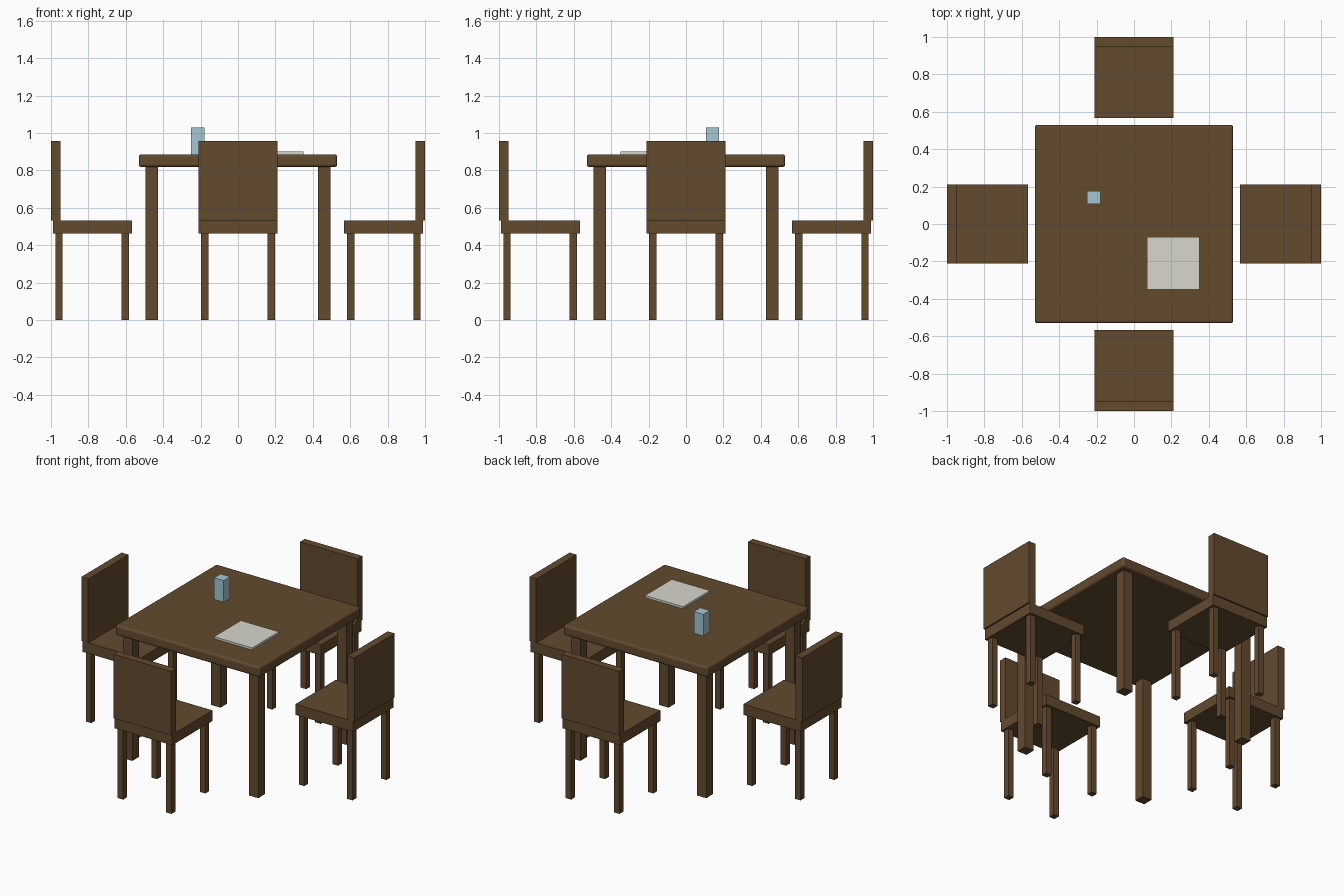
import bpy
from math import pi
from mathutils import Matrix

if "Cube" in bpy.data.objects:
    bpy.data.objects.remove(bpy.data.objects["Cube"])


def material(name, color):
    m = bpy.data.materials.new(name)
    m.diffuse_color = color
    m.use_nodes = True
    m.node_tree.nodes["Principled BSDF"].inputs["Base Color"].default_value = m.diffuse_color
    return m


WOOD = material("wood", (0.125, 0.068, 0.028, 1))
GLASS = material("pale_blue", (0.38, 0.57, 0.65, 1))
PAPER = material("paper", (0.68, 0.68, 0.62, 1))


def box(name, x, y, z, mat=WOOD, turn=0.0):
    """Box from (min, max) ranges, turned about the world z axis."""
    bpy.ops.mesh.primitive_cube_add(size=1)
    ob = bpy.context.object
    ob.name = name
    size = [r[1] - r[0] for r in (x, y, z)]
    mid = [(r[0] + r[1]) / 2 for r in (x, y, z)]
    ob.data.transform(Matrix.Translation(mid) @ Matrix.Diagonal((*size, 1)))
    ob.data.transform(Matrix.Rotation(turn, 4, 'Z'))
    ob.data.materials.append(mat)
    return ob


def around(c, half):
    return (c - half, c + half)


# Table top with softened edges
top = box("table_top", (-0.53, 0.53), (-0.53, 0.53), (0.818, 0.886))
bevel = top.modifiers.new("soft_edges", 'BEVEL')
bevel.width = 0.014
bevel.segments = 3

# Table legs
for sx in (-1, 1):
    for sy in (-1, 1):
        box("table_leg", around(0.461 * sx, 0.034), around(0.461 * sy, 0.034), (0, 0.82))


# Chair modelled at the front of the table, then turned into place
def chair(side, turn):
    box(side + "_chair_seat", (-0.211, 0.211), (-0.99, -0.568), (0.463, 0.533), turn=turn)
    box(side + "_chair_back", (-0.211, 0.211), (-1.0, -0.949), (0.533, 0.956), turn=turn)
    for x in (-0.177, 0.177):
        for y in (-0.957, -0.603):
            box(side + "_chair_leg", around(x, 0.02), around(y, 0.02), (0, 0.463), turn=turn)


for i, side in enumerate(("front", "right", "rear", "left")):
    chair(side, i * pi / 2)

# Items on the table
box("drinking_glass", (-0.25, -0.18), (0.108, 0.176), (0.886, 1.029), GLASS)
box("paper_sheet", (0.07, 0.349), (-0.35, -0.07), (0.886, 0.9), PAPER)
